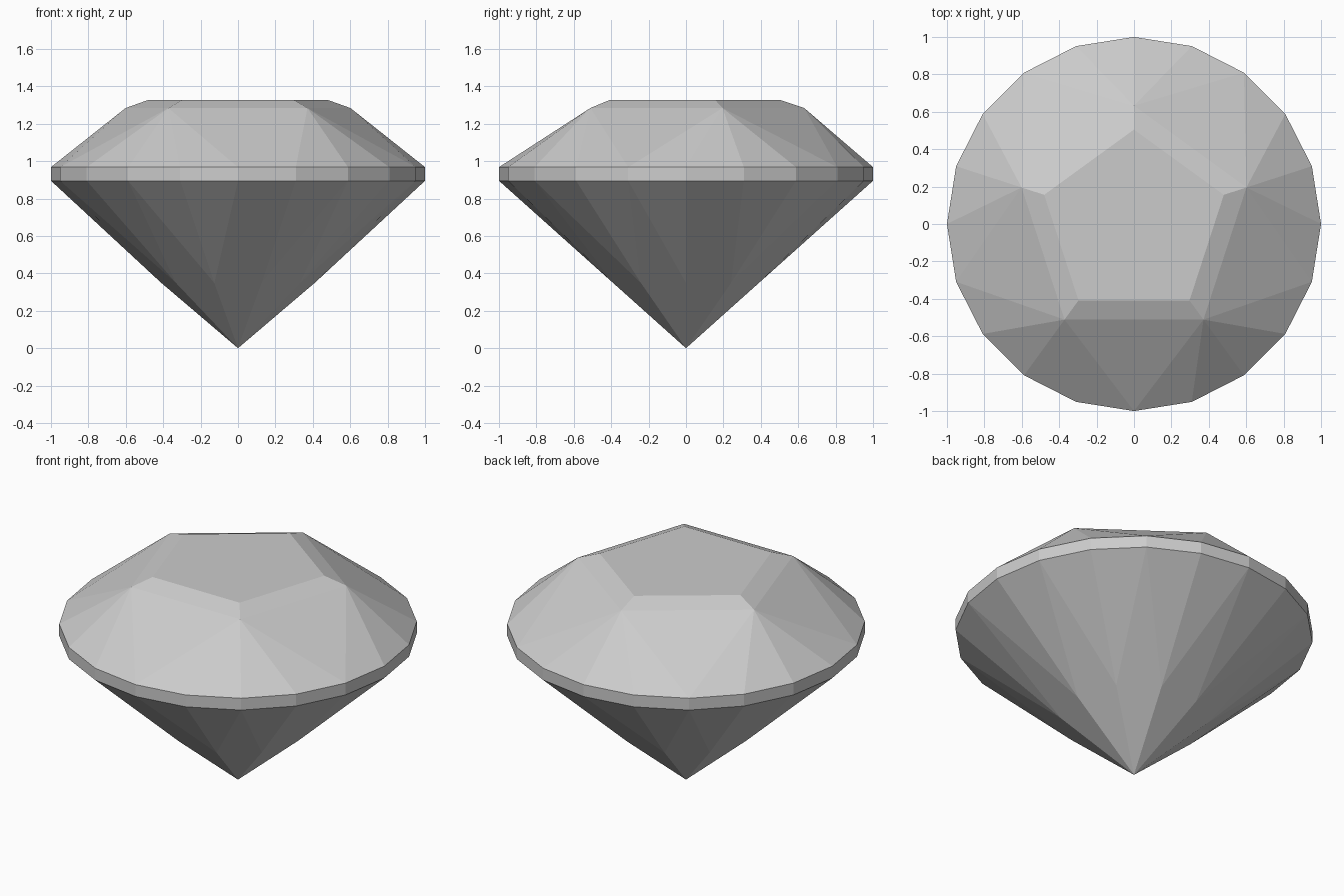
import bpy
import bmesh
from math import cos, sin, pi, radians

cube = bpy.data.objects.get("Cube")
if cube:
    bpy.data.objects.remove(cube, do_unlink=True)

# One flat colour for the whole stone
stone = bpy.data.materials.new("pale_grey_stone")
stone.use_nodes = True
colour = (0.6, 0.6, 0.6, 1)
stone.diffuse_color = colour
stone.node_tree.nodes["Principled BSDF"].inputs["Base Color"].default_value = colour


def ring(bm, count, radius, z, start=0):
    """Add a regular ring of points around the vertical axis."""
    for i in range(count):
        a = start + 2 * pi * i / count
        bm.verts.new((radius * cos(a), radius * sin(a), z))


bm = bmesh.new()
ring(bm, 5, 0.505, 1.327, pi / 2)   # table
ring(bm, 5, 0.632, 1.284, pi / 2)   # crown corners
ring(bm, 20, 1.0, 0.968)            # girdle top
ring(bm, 20, 1.0, 0.895)            # girdle bottom
ring(bm, 10, 0.41, 0.349)           # pavilion facet corners
bm.verts.new((0, 0, 0))             # point

# A cut stone is convex, so its facets are the hull of its corners
bmesh.ops.convex_hull(bm, input=bm.verts[:])
bmesh.ops.dissolve_limit(bm, angle_limit=radians(1), verts=bm.verts[:], edges=bm.edges[:])
bmesh.ops.recalc_face_normals(bm, faces=bm.faces[:])

mesh = bpy.data.meshes.new("cut_gemstone")
bm.to_mesh(mesh)
bm.free()
mesh.materials.append(stone)
gem = bpy.data.objects.new("cut_gemstone", mesh)
bpy.context.collection.objects.link(gem)
